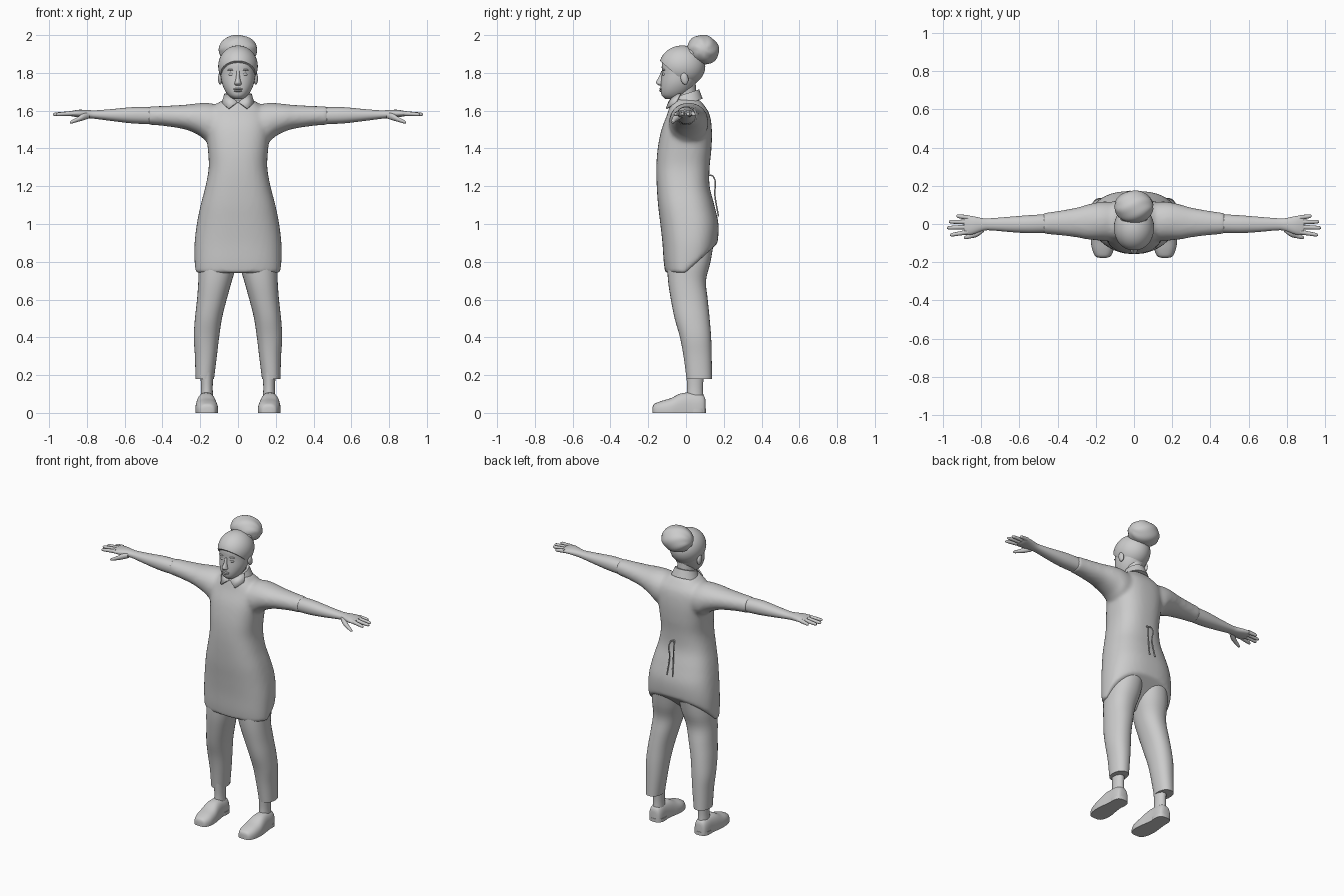
import bpy, bmesh, math
from mathutils import Matrix, Vector

cube = bpy.data.objects.get("Cube")
if cube:
    bpy.data.objects.remove(cube, do_unlink=True)

GREY = (0.6, 0.6, 0.6, 1)
clay = bpy.data.materials.new("plain grey")
clay.use_nodes = True
clay.diffuse_color = GREY
clay.node_tree.nodes["Principled BSDF"].inputs["Base Color"].default_value = GREY


def smooth_stations(stations, steps):
    """Catmull-Rom interpolation between cross-sections."""
    pts = [stations[0]] + list(stations) + [stations[-1]]
    out = []
    for p, q, r, s in zip(pts, pts[1:], pts[2:], pts[3:]):
        for k in range(steps):
            t = k / steps
            out.append([b + t * ((c - a) + t * ((2*a - 5*b + 4*c - d) + t * (3*(b - c) + d - a))) / 2
                        for a, b, c, d in zip(p, q, r, s)])
    return out + [list(stations[-1])]


def loft(bm, axis, stations, power=2.0, side=1, steps=4, seg=32):
    """Closed body; a station is position on axis, then low/high extents on the other two axes."""
    rings = []
    others = [i for i in range(3) if i != axis]
    for pos, a0, a1, b0, b1 in smooth_stations(stations, steps):
        ring = []
        for k in range(seg):
            ang = math.tau * k / seg
            co = [0, 0, 0]
            co[axis] = pos
            for i, lo, hi, f in ((others[0], a0, a1, math.cos(ang)), (others[1], b0, b1, math.sin(ang))):
                co[i] = (lo + hi) / 2 + (hi - lo) / 2 * math.copysign(abs(f) ** (2 / power), f)
            co[0] *= side
            ring.append(bm.verts.new(co))
        rings.append(ring)
    for low, high in zip(rings, rings[1:]):
        for k in range(seg):
            n = (k + 1) % seg
            bm.faces.new((low[k], low[n], high[n], high[k]))
    bm.faces.new(rings[0])
    bm.faces.new(rings[-1])


def ball(bm, centre, radii, turn=0):
    mat = Matrix.Translation(centre) @ Matrix.Rotation(turn, 4, 'X') @ Matrix.Diagonal((*radii, 1))
    bmesh.ops.create_uvsphere(bm, u_segments=40, v_segments=24, radius=1, matrix=mat)


def slice_off(bm, point, normal):
    """Remove everything beyond a plane and close the cut."""
    geom = bm.verts[:] + bm.edges[:] + bm.faces[:]
    bmesh.ops.bisect_plane(bm, geom=geom, plane_co=point, plane_no=normal, clear_outer=True)
    bmesh.ops.holes_fill(bm, edges=bm.edges[:], sides=0)


def finish(name, bm, mirror=False):
    bmesh.ops.recalc_face_normals(bm, faces=bm.faces[:])
    mesh = bpy.data.meshes.new(name)
    bm.to_mesh(mesh)
    bm.free()
    mesh.materials.append(clay)
    mesh.polygons.foreach_set("use_smooth", [True] * len(mesh.polygons))
    mesh.set_sharp_from_angle(angle=math.radians(45))
    obj = bpy.data.objects.new(name, mesh)
    bpy.context.collection.objects.link(obj)
    if mirror:
        mod = obj.modifiers.new("mirror", 'MIRROR')
        mod.use_mirror_merge = False
    return obj


def lofted(name, axis, stations, mirror=False, **opts):
    bm = bmesh.new()
    loft(bm, axis, stations, **opts)
    return finish(name, bm, mirror)


def balls(name, centre, radii, mirror=False, turn=0):
    bm = bmesh.new()
    ball(bm, centre, radii, turn)
    return finish(name, bm, mirror)


def even(rows):
    """Stations symmetric about x = 0 from (z, half width, front, back)."""
    return [(z, -w, w, f, b) for z, w, f, b in rows]


# Tunic: torso with a hem raised at the back, fused with both sleeves
bm = bmesh.new()
loft(bm, 2, even([
    (.74, .225, -.11, .12), (.8, .23, -.118, .145), (.9, .23, -.125, .167), (1, .218, -.136, .172),
    (1.1, .198, -.148, .15), (1.2, .172, -.155, .125), (1.3, .155, -.157, .125),
    (1.4, .16, -.15, .135), (1.5, .17, -.13, .137), (1.58, .165, -.1, .125),
    (1.63, .12, -.085, .095), (1.66, .075, -.075, .07)]), power=2.5, seg=48)
slice_off(bm, (0, 0, .745), (0, .155, -.17))
for side in (1, -1):
    loft(bm, 0, [
        (.05, -.09, .11, 1.44, 1.62), (.15, -.09, .118, 1.43, 1.64), (.2, -.085, .112, 1.465, 1.64),
        (.25, -.08, .1, 1.49, 1.635), (.3, -.07, .086, 1.505, 1.63),
        (.4, -.058, .068, 1.52, 1.625), (.475, -.052, .058, 1.525, 1.623)], power=2.1, side=side)
tunic = finish("tunic", bm)
fuse = tunic.modifiers.new("fuse", 'REMESH')
fuse.mode = 'VOXEL'
fuse.voxel_size = .011
fuse.use_smooth_shade = True
relax = tunic.modifiers.new("relax", 'SMOOTH')
relax.factor = .5
relax.iterations = 7

# Forearms and palms
lofted("forearms", 0, [
    (.44, -.046, .052, 1.528, 1.618), (.55, -.048, .046, 1.532, 1.619), (.65, -.042, .038, 1.543, 1.61),
    (.75, -.033, .03, 1.556, 1.602), (.79, -.036, .03, 1.56, 1.603), (.84, -.053, .04, 1.565, 1.605),
    (.875, -.058, .045, 1.569, 1.6), (.89, -.052, .04, 1.574, 1.596)], mirror=True, power=2.2)

# Fingers, from little to index
for name, root, tip, end in (("little", .034, .042, .93), ("ring", .01, .012, .97),
                             ("middle", -.016, -.02, .98), ("index", -.042, -.058, .963)):
    rows = []
    for t, r in ((0, .013), (.5, .011), (.9, .009), (1, .003)):
        y = root + t * (tip - root)
        z = 1.586 - .006 * t
        rows.append((.87 + t * (end - .87), y - r, y + r, z - r, z + r))
    lofted(name + "_fingers", 0, rows, mirror=True, seg=12)
lofted("thumbs", 0, [
    (.785, -.04, -.015, 1.56, 1.59), (.82, -.066, -.03, 1.548, 1.585), (.85, -.074, -.047, 1.54, 1.566),
    (.88, -.079, -.06, 1.532, 1.55), (.89, -.075, -.066, 1.534, 1.542)], mirror=True, seg=14)

# Trousers, ankles and shoes
lofted("trouser_legs", 2, [
    (.18, .127, .225, .003, .137), (.3, .112, .228, -.013, .136), (.4, .1, .234, -.032, .133),
    (.5, .085, .228, -.06, .125), (.6, .06, .217, -.08, .115), (.7, .032, .21, -.095, .106),
    (.8, .004, .208, -.1, .13), (.92, -.01, .19, -.1, .15)], mirror=True, power=2.2)
lofted("ankles", 2, [(.06, .13, .2, .0, .095), (.13, .134, .196, .006, .09),
                     (.22, .13, .2, .0, .095)], mirror=True)
bm = bmesh.new()
loft(bm, 1, [
    (-.177, .145, .18, -.01, .03), (-.168, .122, .203, -.03, .047), (-.13, .106, .22, -.04, .063),
    (-.08, .106, .226, -.05, .078), (-.03, .114, .222, -.06, .102), (.02, .12, .216, -.06, .108),
    (.07, .122, .212, -.06, .103), (.095, .13, .204, -.05, .09), (.103, .145, .19, -.03, .07)], power=2.6)
slice_off(bm, (0, 0, 0), (0, 0, -1))
finish("shoes", bm, mirror=True)
lofted("shoe_heels", 2, [(0, .117, .215, .0, .106), (.022, .117, .215, .0, .106)],
       mirror=True, power=2.6, steps=1)

# Neck, collar band and collar flaps
lofted("neck", 2, even([(1.62, .058, -.05, .068), (1.69, .052, -.058, .055), (1.77, .055, -.07, .05)]))
bm = bmesh.new()
loft(bm, 2, even([(1.635, .088, -.08, .088), (1.665, .075, -.073, .078), (1.69, .064, -.066, .07)]))
for v in bm.verts:
    v.co.z += v.co.y * .32
finish("collar_band", bm)
bm = bmesh.new()
flap = [(.004, -.09, 1.645), (.05, -.104, 1.61), (.084, -.055, 1.64), (.07, -.03, 1.69), (.03, -.07, 1.675)]
bm.faces.new([bm.verts.new(p) for p in flap])
flaps = finish("collar_flaps", bm, mirror=True)
thick = flaps.modifiers.new("thickness", 'SOLIDIFY')
thick.thickness = .009
thick.offset = 0

# Head and facial features
lofted("head", 2, even([
    (1.663, .028, -.11, -.03), (1.68, .05, -.128, .0), (1.71, .071, -.134, .03), (1.75, .086, -.133, .055),
    (1.8, .092, -.128, .075), (1.86, .092, -.125, .08), (1.91, .073, -.088, .055),
    (1.925, .045, -.055, .03)]), power=2.1)
lofted("nose", 2, even([(1.732, .012, -.142, -.11), (1.743, .019, -.156, -.11), (1.755, .015, -.157, -.11),
                        (1.78, .01, -.143, -.11), (1.81, .009, -.131, -.11)]), seg=16)
balls("eyes", (.034, -.113, 1.792), (.016, .012, .009), mirror=True)
balls("eyebrows", (.035, -.117, 1.816), (.022, .009, .005), mirror=True)
balls("upper_lip", (0, -.132, 1.715), (.025, .01, .005))
balls("lower_lip", (0, -.131, 1.705), (.022, .011, .006))
balls("ears", (.094, -.008, 1.77), (.012, .02, .032), mirror=True, turn=.2)

# Swept-back hair
bm = bmesh.new()
ball(bm, (0, -.02, 1.835), (.105, .122, .11))
slice_off(bm, (0, -.135, 1.862), (0, -.145, -.165))
finish("hair", bm)
balls("hair_tie", (0, .04, 1.905), (.075, .045, .03), turn=-.6)

# Bun with soft twisted strands
bm = bmesh.new()
heart = Vector((0, .09, 1.922))
ball(bm, heart, (.102, .086, .078), turn=-.3)
for v in bm.verts:
    d = v.co - heart
    v.co = heart + d * (1 + .018 * math.sin(6 * math.atan2(d.z, d.y) + 45 * d.x))
finish("hair_bun", bm)

# Tie strings hanging at the back of the waist
for name, dx in (("left", .014), ("right", -.014)):
    curve = bpy.data.curves.new(name + "_tie_string", 'CURVE')
    curve.dimensions = '3D'
    curve.bevel_depth = .004
    curve.bevel_resolution = 2
    curve.use_fill_caps = True
    curve.materials.append(clay)
    path = [(0, .118, 1.26), (dx, .145, 1.25), (dx, .153, 1.15), (dx * 1.5, .172, 1.04)]
    spline = curve.splines.new('BEZIER')
    spline.bezier_points.add(len(path) - 1)
    for point, co in zip(spline.bezier_points, path):
        point.co = co
        point.handle_left_type = point.handle_right_type = 'AUTO'
    bpy.context.collection.objects.link(bpy.data.objects.new(name + "_tie_string", curve))
